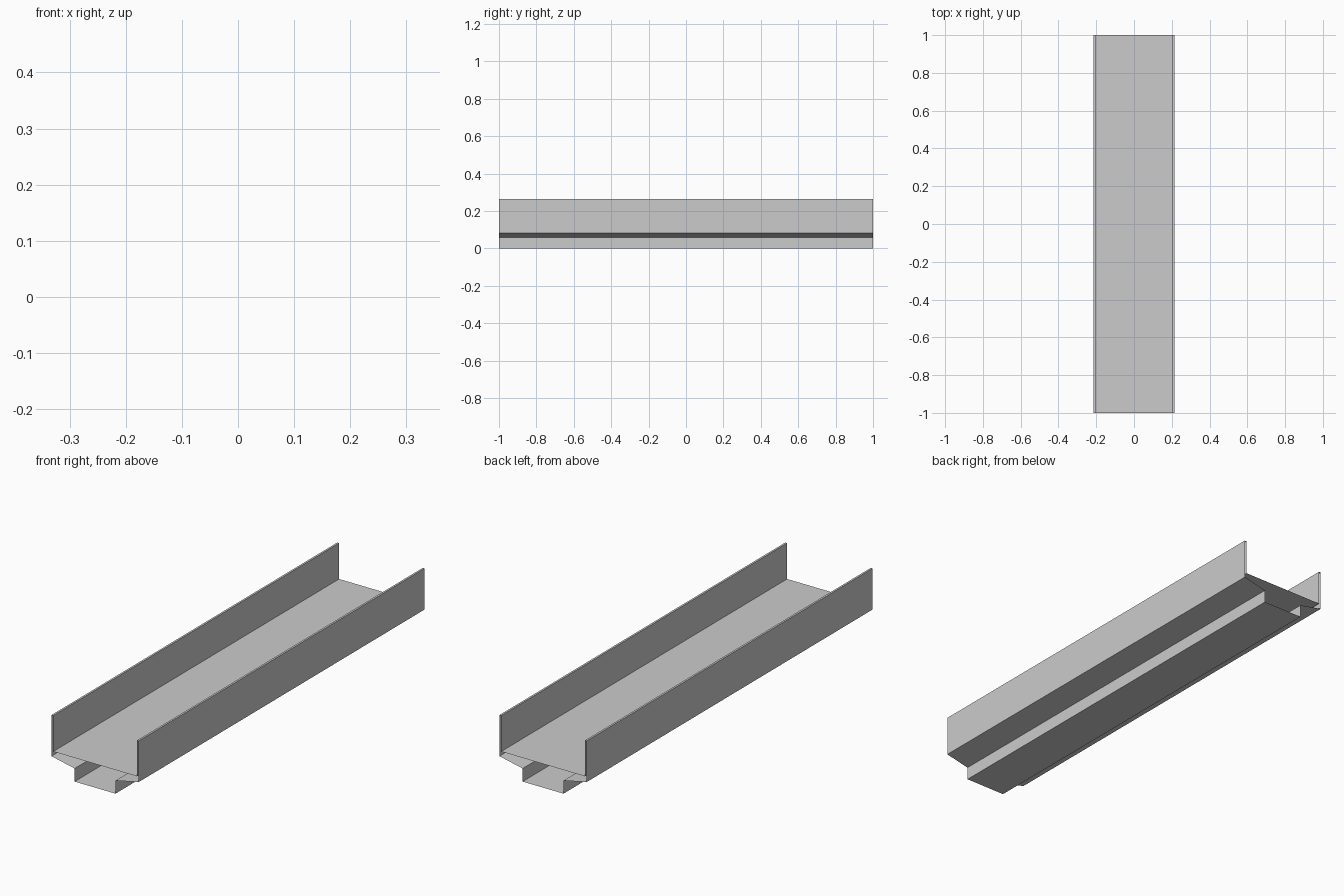
import bpy

if "Cube" in bpy.data.objects:
    bpy.data.objects.remove(bpy.data.objects["Cube"])

# Right half of the cross-section (x, z), from channel floor round to the deck
half = [(0.10, 0.0), (0.10, 0.058), (0.214, 0.082), (0.214, 0.264),
        (0.205, 0.264), (0.205, 0.105)]
# Mirror to a closed loop
profile = half + [(-x, z) for x, z in reversed(half)]


def extrude_open(name, loop, y0, y1):
    """Sweep a closed loop along y, leaving both ends open."""
    n = len(loop)
    verts = [(x, y, z) for y in (y0, y1) for x, z in loop]
    faces = [(i, (i + 1) % n, (i + 1) % n + n, i + n) for i in range(n)]
    # loop runs counter-clockwise seen from the front; face order points outward
    mesh = bpy.data.meshes.new(name)
    mesh.from_pydata(verts, [], faces)
    mesh.update()
    obj = bpy.data.objects.new(name, mesh)
    bpy.context.collection.objects.link(obj)
    return obj


# Trough: walled deck above a narrow underside channel
extrude_open("trough_section", profile, -1.0, 1.0)
